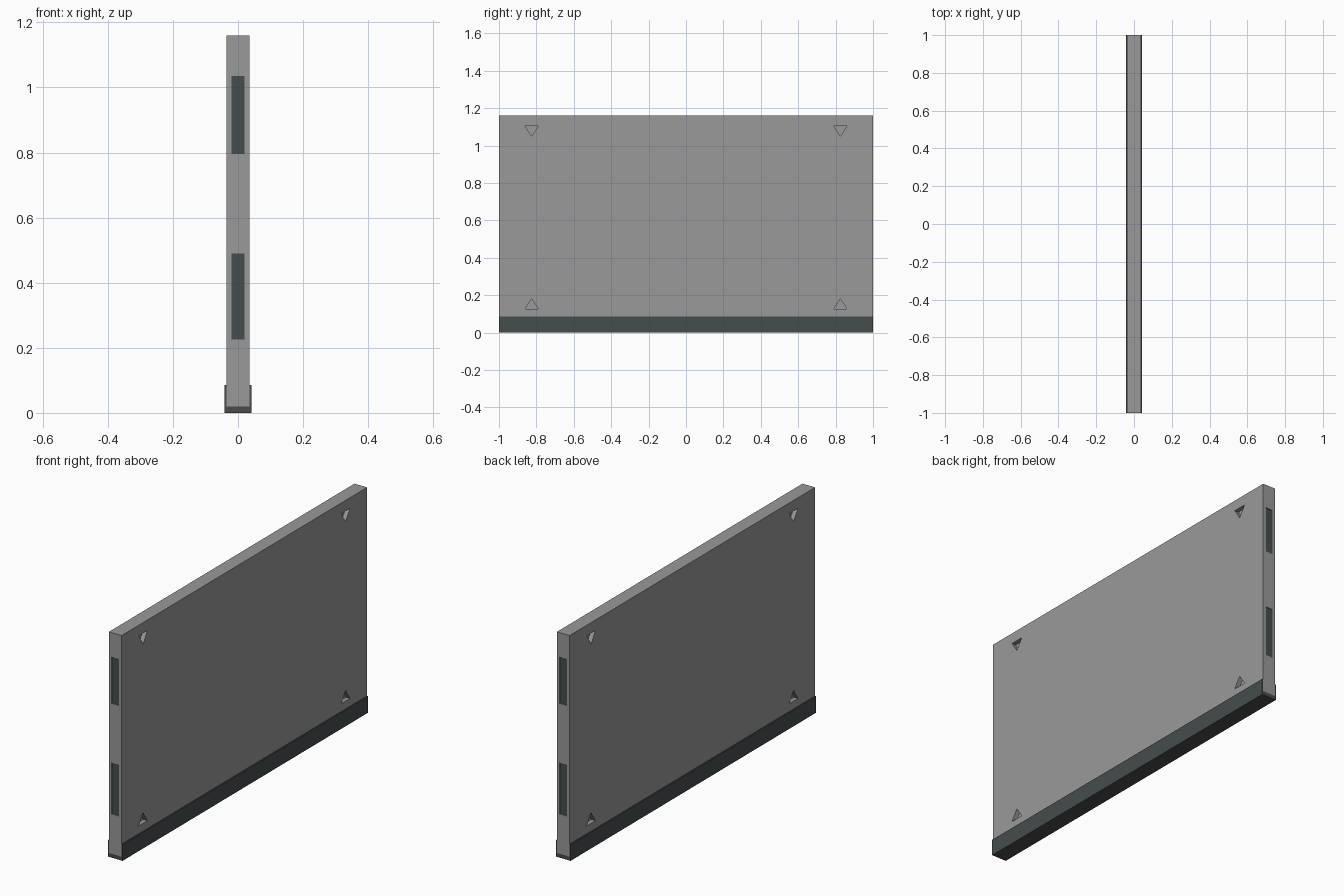
import bpy, bmesh
from mathutils import Vector

if "Cube" in bpy.data.objects:
    bpy.data.objects.remove(bpy.data.objects["Cube"])


def material(name, rgb):
    m = bpy.data.materials.new(name)
    m.diffuse_color = (*rgb, 1)
    m.use_nodes = True
    m.node_tree.nodes["Principled BSDF"].inputs["Base Color"].default_value = m.diffuse_color
    return m


GREY = material("panel grey", (0.32, 0.32, 0.32))
SLATE = material("dark slate", (0.06, 0.074, 0.075))
DARK = material("charcoal", (0.07, 0.07, 0.07))


def prism(bm, points, direction):
    """Closed prism from a planar outline pushed along direction."""
    face = bm.faces.new([bm.verts.new(p) for p in points])
    out = bmesh.ops.extrude_face_region(bm, geom=[face], use_keep_orig=True)
    moved = [v for v in out["geom"] if isinstance(v, bmesh.types.BMVert)]
    bmesh.ops.translate(bm, verts=moved, vec=Vector(direction))
    bmesh.ops.recalc_face_normals(bm, faces=bm.faces)


def box(bm, x0, x1, y0, y1, z0, z1):
    prism(bm, [(x0, y0, z0), (x1, y0, z0), (x1, y1, z0), (x0, y1, z0)], (0, 0, z1 - z0))


def finish(bm, name, *mats):
    mesh = bpy.data.meshes.new(name)
    bm.to_mesh(mesh)
    bm.free()
    obj = bpy.data.objects.new(name, mesh)
    bpy.context.collection.objects.link(obj)
    for m in mats:
        mesh.materials.append(m)
    return obj


T = 0.036                                  # half thickness of the panel
SLOTS = [(0.225, 0.49), (0.795, 1.035)]    # slots on the ends, by height

# main panel
bm = bmesh.new()
box(bm, -T, T, -1, 1, 0.02, 1.16)
panel = finish(bm, "wall_panel", GREY)

# cutters: triangular corner sockets and shallow end slots
bm = bmesh.new()
for side in (-1, 1):
    for y in (-0.825, 0.825):
        for base, tip in ((0.125, 0.18), (1.105, 1.05)):
            x = side * (T + 0.01)
            prism(bm, [(x, y - 0.036, base), (x, y + 0.036, base), (x, y, tip)],
                  (-side * 0.033, 0, 0))
    for z0, z1 in SLOTS:
        ys = sorted((side * 0.99, side * 1.02))
        box(bm, -0.02, 0.02, *ys, z0, z1)
cutter = finish(bm, "recess_cutter", GREY)
cutter.hide_render = True
cutter.hide_viewport = True
cutter.display_type = 'WIRE'

mod = panel.modifiers.new("recesses", 'BOOLEAN')
mod.operation = 'DIFFERENCE'
mod.solver = 'EXACT'
mod.object = cutter

# dark inserts sitting just inside the end slots
bm = bmesh.new()
for side in (-1, 1):
    for z0, z1 in SLOTS:
        ys = sorted((side * 0.988, side * 0.996))
        box(bm, -0.02, 0.02, *ys, z0, z1)
finish(bm, "slot_inserts", SLATE)

# bottom U channel, with a charcoal underside and ends
W, H = 0.042, 0.085
bm = bmesh.new()
profile = [(-W, 0), (W, 0), (W, H), (T, H), (T, 0.02), (-T, 0.02), (-T, H), (-W, H)]
prism(bm, [(x, -1, z) for x, z in profile], (0, 2, 0))
for f in bm.faces:
    f.material_index = 0 if abs(f.normal.x) > 0.5 else 1
finish(bm, "base_channel", SLATE, DARK)
